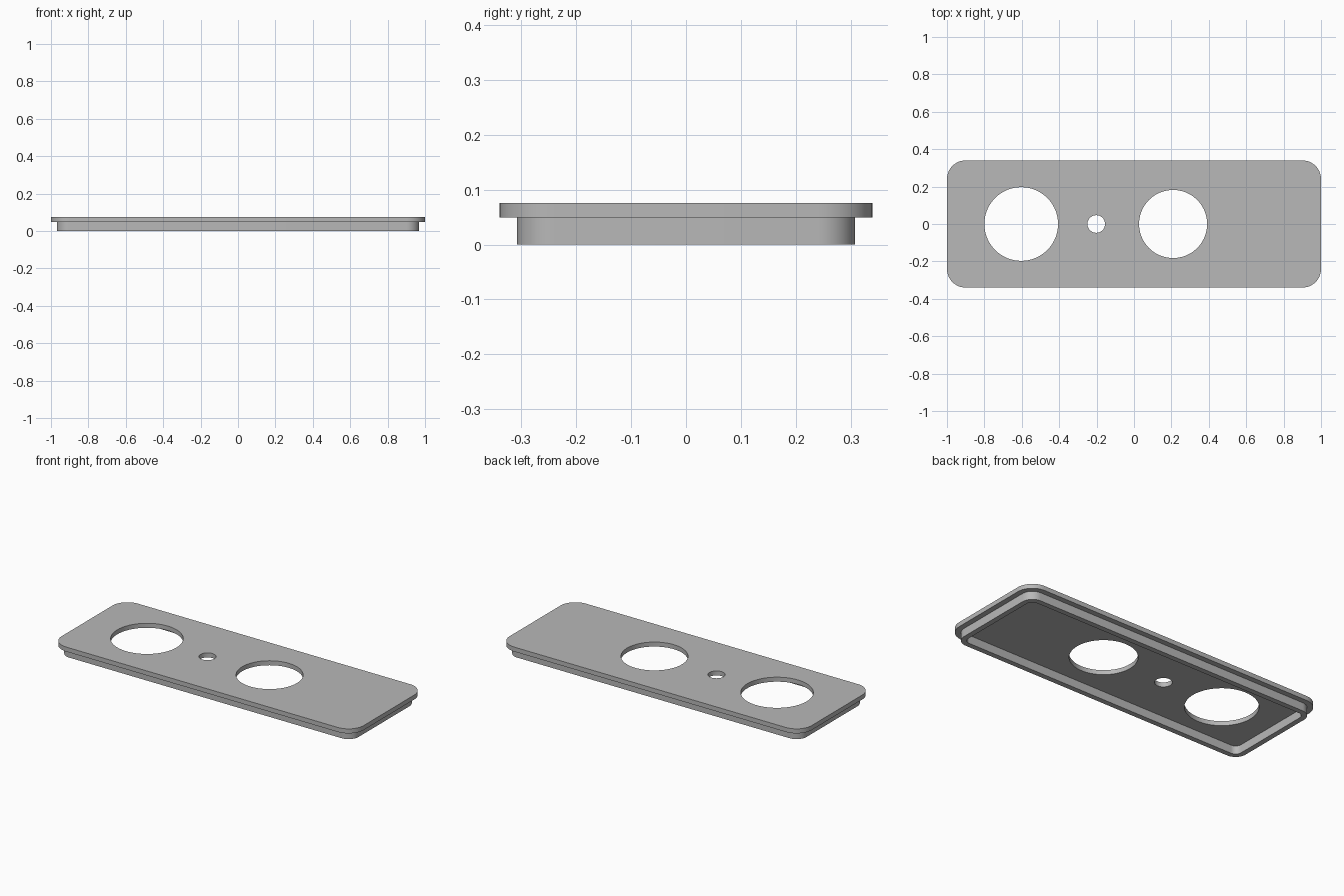
import bpy
import bmesh
from math import sin, cos, pi, radians

cube = bpy.data.objects.get("Cube")
if cube:
    bpy.data.objects.remove(cube, do_unlink=True)

grey = bpy.data.materials.new("plain grey")
colour = (0.48, 0.48, 0.48, 1)
grey.diffuse_color = colour
grey.use_nodes = True
grey.node_tree.nodes["Principled BSDF"].inputs["Base Color"].default_value = colour


def rounded_rect(half_x, half_y, radius, steps=12):
    """Outline of a rectangle with rounded corners."""
    points = []
    for corner, (sx, sy) in enumerate([(1, 1), (-1, 1), (-1, -1), (1, -1)]):
        for i in range(steps + 1):
            a = (corner + i / steps) * pi / 2
            points.append((sx * (half_x - radius) + radius * cos(a),
                           sy * (half_y - radius) + radius * sin(a)))
    return points


def circle(x, radius, steps=72):
    """Round hole centred on the long axis."""
    return [(x + radius * cos(2 * pi * i / steps), radius * sin(2 * pi * i / steps))
            for i in range(steps)]


def extruded(name, outlines, bottom, top):
    """Solid from a filled outline; inner outlines become openings."""
    curve = bpy.data.curves.new(name, "CURVE")
    curve.dimensions = "2D"
    curve.fill_mode = "BOTH"
    curve.extrude = (top - bottom) / 2
    for outline in outlines:
        spline = curve.splines.new("POLY")
        spline.points.add(len(outline) - 1)
        for point, (x, y) in zip(spline.points, outline):
            point.co = (x, y, 0, 1)
        spline.use_cyclic_u = True
    obj = bpy.data.objects.new(name, curve)
    obj.location.z = (top + bottom) / 2
    bpy.context.collection.objects.link(obj)
    bpy.ops.object.select_all(action="DESELECT")
    obj.select_set(True)
    bpy.context.view_layer.objects.active = obj
    bpy.ops.object.convert(target="MESH")
    obj = bpy.context.object
    # Weld the caps to the walls
    bm = bmesh.new()
    bm.from_mesh(obj.data)
    bmesh.ops.remove_doubles(bm, verts=bm.verts, dist=0.0001)
    bmesh.ops.recalc_face_normals(bm, faces=bm.faces)
    bm.to_mesh(obj.data)
    bm.free()
    obj.data.materials.clear()
    obj.data.materials.append(grey)
    bpy.ops.object.shade_smooth_by_angle(angle=radians(30))
    return obj


# Top plate with two large openings and a small one between them
extruded("top_plate",
         [rounded_rect(1, 0.34, 0.1), circle(-0.603, 0.197),
          circle(-0.202, 0.047), circle(0.209, 0.182)],
         0.049, 0.076)

# Thin lip running around the underside
extruded("underside_lip",
         [rounded_rect(0.968, 0.308, 0.068), rounded_rect(0.937, 0.277, 0.037)],
         0, 0.049)
